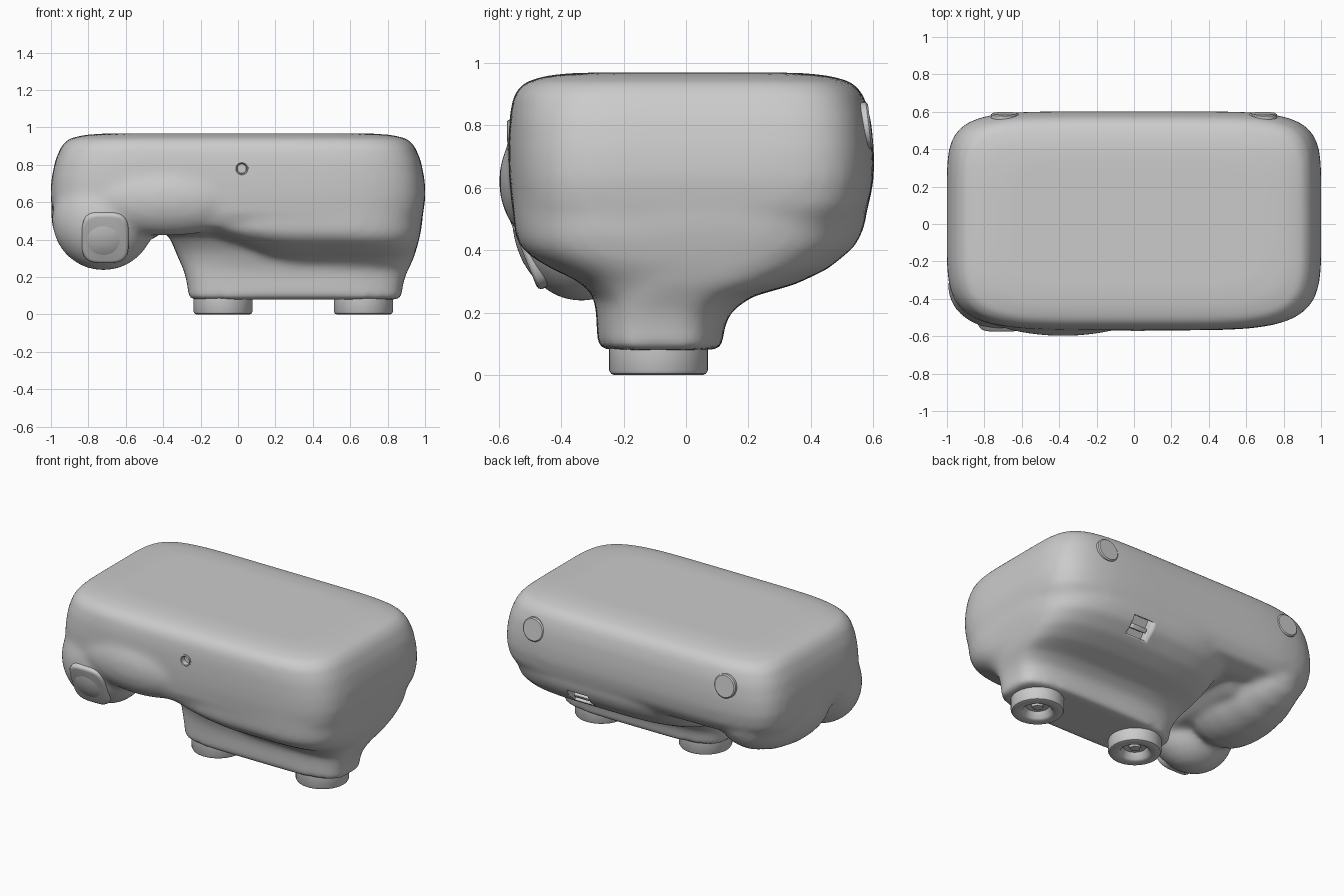
import bpy, bmesh
from math import cos, sin, pi, copysign, radians
from mathutils import Matrix, Vector

if "Cube" in bpy.data.objects:
    bpy.data.objects.remove(bpy.data.objects["Cube"])


def finish(bm, name, angle=35):
    bmesh.ops.recalc_face_normals(bm, faces=bm.faces)
    me = bpy.data.meshes.new(name)
    bm.to_mesh(me)
    bm.free()
    ob = bpy.data.objects.new(name, me)
    bpy.context.collection.objects.link(ob)
    bpy.ops.object.select_all(action='DESELECT')
    bpy.context.view_layer.objects.active = ob
    ob.select_set(True)
    bpy.ops.object.shade_smooth_by_angle(angle=radians(angle))
    return ob


def loft(bm, rings, n, n_back=None, seg=72, m=Matrix()):
    """Stack superellipse rings given as (z, x0, x1, y0, y1)."""
    def unit(i):
        t = 2 * pi * i / seg
        e = 2 / (n_back if n_back and sin(t) > 0 else n)
        return [copysign(abs(v) ** e, v) for v in (cos(t), sin(t))]
    loops = []
    for z, x0, x1, y0, y1 in rings:
        loops.append([bm.verts.new(m @ Vector((
            (x0 + x1) / 2 + (x1 - x0) / 2 * u,
            (y0 + y1) / 2 + (y1 - y0) / 2 * v, z)))
            for u, v in map(unit, range(seg))])
    for a, b in zip(loops, loops[1:]):
        for i in range(seg):
            j = (i + 1) % seg
            bm.faces.new((a[i], a[j], b[j], b[i]))
    bm.faces.new(loops[0][::-1])
    bm.faces.new(loops[-1])


def blob(bm, c, r):
    bmesh.ops.create_uvsphere(bm, u_segments=40, v_segments=24, radius=1,
                              matrix=Matrix.Translation(c) @ Matrix.Diagonal((*r, 1)))


def round_part(name, profile, m, seg=48):
    """Lathe a closed (radius, height) profile."""
    bm = bmesh.new()
    loft(bm, [(z, -r, r, -r, r) for r, z in profile], 2, None, seg, m)
    return finish(bm, name)


def box(name, c, size, tilt=0, bevel=0.0):
    bm = bmesh.new()
    bmesh.ops.create_cube(bm, size=1, matrix=Matrix.Translation(c)
                          @ Matrix.Rotation(tilt, 4, 'X') @ Matrix.Diagonal((*size, 1)))
    if bevel:
        bmesh.ops.bevel(bm, geom=bm.edges[:], offset=bevel, segments=3,
                        affect='EDGES', profile=0.5)
    return finish(bm, name)


# Main body: upper housing, pedestal, front flare and side lobe fused together
bm = bmesh.new()
loft(bm, [(.435, -.87, .87, -.42, .43), (.47, -.955, .955, -.53, .54),
          (.54, -.99, .99, -.558, .585), (.63, -1.003, 1.003, -.567, .602),
          (.72, -.998, .998, -.569, .602), (.82, -.978, .978, -.566, .592),
          (.9, -.945, .945, -.552, .568), (.94, -.905, .905, -.515, .53),
          (.96, -.82, .82, -.44, .45), (.968, -.7, .7, -.35, .36)], 5, 6, 128)
loft(bm, [(.08, -.265, .874, -.284, .117), (.14, -.268, .878, -.285, .12),
          (.2, -.28, .892, -.288, .14), (.25, -.295, .915, -.295, .21),
          (.29, -.315, .935, -.31, .35), (.34, -.335, .952, -.33, .455),
          (.41, -.365, .97, -.38, .54), (.48, -.4, .985, -.5, .575),
          (.6, -.4, .99, -.55, .58)], 3.7, None, 96)
loft(bm, [(.26, .1, .9, -.3, .1), (.3, .08, .93, -.345, .3), (.34, .04, .95, -.43, .4),
          (.375, -.02, .963, -.49, .4), (.41, -.12, .97, -.53, .4),
          (.45, -.25, .98, -.548, .4), (.6, -.3, .99, -.56, .4)], 3.6, None, 96)
blob(bm, (-.72, -.335, .51), (.275, .225, .275))
blob(bm, (-.38, -.45, .62), (.45, .149, .2))
# Rear tube of the lobe, running front to back
loft(bm, [(y, -.73 - r, -.73 + r, -r, r) for y, r in
          ((-.22, .12), (-.17, .205), (-.08, .253), (.02, .268), (.13, .268),
           (.28, .245), (.42, .195), (.5, .14), (.54, .07))], 2.1, None, 72,
     Matrix.Translation((0, 0, .537)) @ Matrix.Rotation(-pi / 2, 4, 'X'))
# Fillet where the lobe meets the underside
loft(bm, [(.39, -.6, -.48, -.38, .3), (.42, -.6, -.43, -.4, .35),
          (.5, -.6, -.36, -.45, .4)], 4)
body = finish(bm, "body")
remesh = body.modifiers.new("fuse", 'REMESH')
remesh.mode = 'VOXEL'
remesh.voxel_size = .018
remesh.use_smooth_shade = True
smooth = body.modifiers.new("soften", 'SMOOTH')
smooth.factor = .5
smooth.iterations = 16

# Openings: front sensor hole and rear port
front = Matrix.Rotation(pi / 2, 4, 'X')
hole = round_part("hole_cutter", [(.027, -.04), (.027, .1)],
                  Matrix.Translation((.02, -.56, .78)) @ front, 32)
port_at, port_tilt = Vector((.39, .535, .4)), radians(-35)
slot = box("port_cutter", port_at, (.15, .16, .12), port_tilt)
for cutter in (hole, slot):
    cut = body.modifiers.new("opening", 'BOOLEAN')
    cut.operation = 'DIFFERENCE'
    cut.solver = 'EXACT'
    cut.object = cutter
    cutter.hide_render = True
    cutter.hide_viewport = True
    cutter.display_type = 'WIRE'
box("port_tongue", port_at + Vector((0, -.06, .035)), (.11, .1, .03), port_tilt, .005)

# Rim around the sensor hole
round_part("sensor_rim", [(.024, -.03), (.037, -.03), (.037, .002), (.032, .005),
                          (.027, .002), (.024, -.025)],
           Matrix.Translation((.02, -.568, .78)) @ front, 32)

# Tilted oval pad on the front of the lobe
bm = bmesh.new()
loft(bm, [(z, -.125 + d, .125 - d, -.143 + d, .143 - d) for z, d in
          ((-.1, 0), (-.012, 0), (-.003, .006), (0, .018))], 3.6, None, 64,
     Matrix.Translation((-.71, -.527, .403)) @ Matrix.Rotation(radians(112), 4, 'X'))
finish(bm, "lobe_pad", 50)

# Round buttons on the back corners
for x, side in ((-.69, "left"), (.69, "right")):
    round_part("back_button_" + side, [(.075, -.05), (.075, -.006), (.068, 0)],
               Matrix.Translation((x, .591, .8)) @ Matrix.Rotation(radians(-83), 4, 'X'))

# Feet with recessed undersides
for x, side in ((-.08, "left"), (.67, "right")):
    round_part("foot_" + side, [(.135, .12), (.158, .09), (.158, .015), (.152, .004),
                                (.142, 0), (.1, 0), (.088, .008), (.07, .045),
                                (.035, .05), (.03, .03), (.015, .027)],
               Matrix.Translation((x, -.088, 0)))
